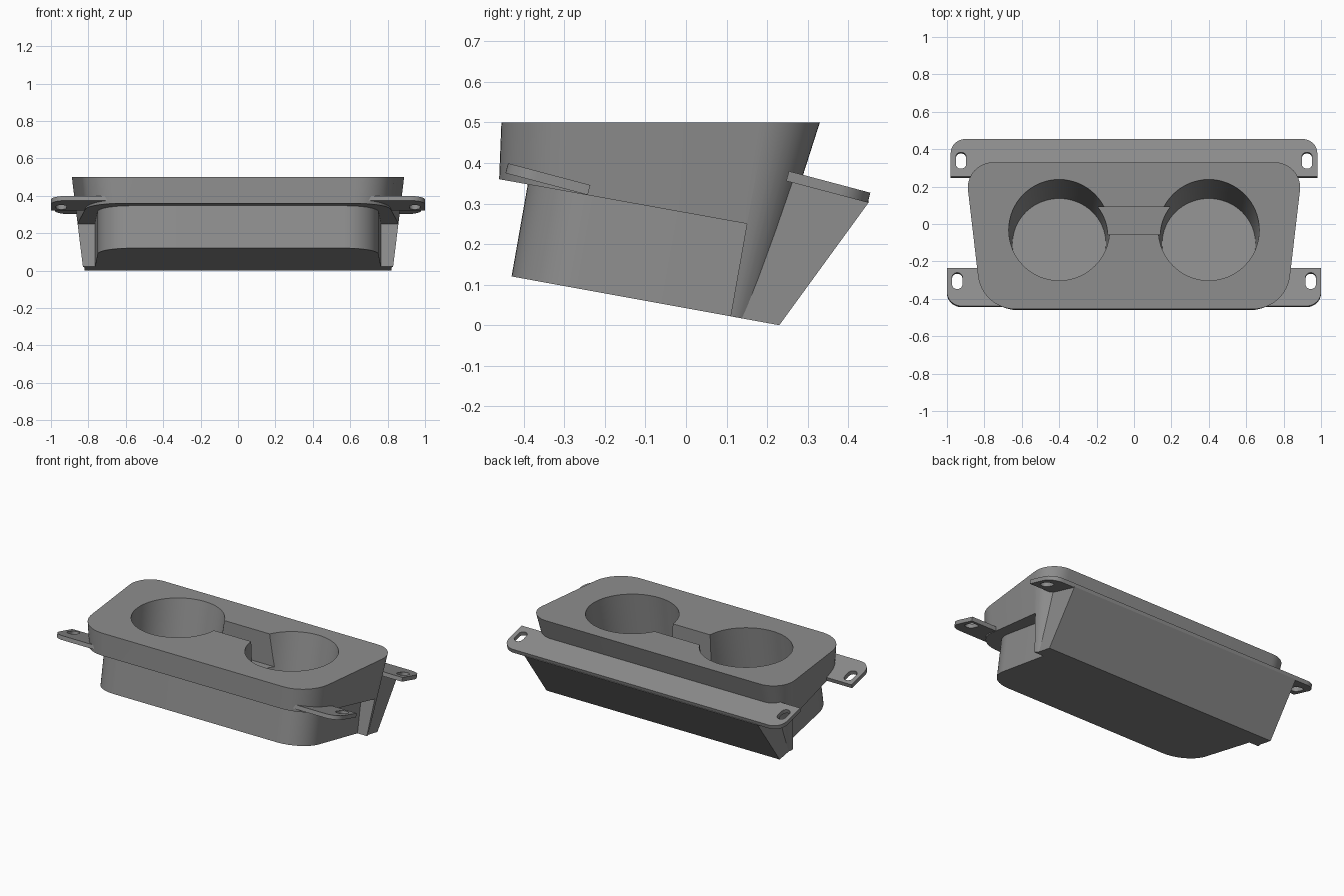
import bpy, bmesh, math
from mathutils import Vector

if "Cube" in bpy.data.objects:
    bpy.data.objects.remove(bpy.data.objects["Cube"])

grey = bpy.data.materials.new("plain_grey")
grey.diffuse_color = (0.27, 0.27, 0.27, 1)
grey.use_nodes = True
grey.node_tree.nodes["Principled BSDF"].inputs["Base Color"].default_value = grey.diffuse_color


def new_object(name, rings):
    """Closed solid from two matching rings of 3D points."""
    bm = bmesh.new()
    a, b = [[bm.verts.new(p) for p in ring] for ring in rings]
    n = len(a)
    bm.faces.new(a)
    bm.faces.new(b[::-1])
    for i in range(n):
        j = (i + 1) % n
        bm.faces.new((a[j], a[i], b[i], b[j]))
    bmesh.ops.recalc_face_normals(bm, faces=bm.faces)
    mesh = bpy.data.meshes.new(name)
    bm.to_mesh(mesh)
    bm.free()
    mesh.materials.append(grey)
    obj = bpy.data.objects.new(name, mesh)
    bpy.context.collection.objects.link(obj)
    return obj


def rounded(corners, steps=12):
    """Polygon outline from (x, y, radius) corners."""
    out = []
    n = len(corners)
    for i, (x, y, r) in enumerate(corners):
        p = Vector((x, y))
        if r == 0:
            out.append(p)
            continue
        u = (Vector(corners[i - 1][:2]) - p).normalized()
        v = (Vector(corners[(i + 1) % n][:2]) - p).normalized()
        half = u.angle(v) / 2
        c = p + (u + v).normalized() * (r / math.sin(half))
        s = p + u * (r / math.tan(half)) - c
        e = p + v * (r / math.tan(half)) - c
        a0 = math.atan2(s.y, s.x)
        d = (math.atan2(e.y, e.x) - a0 + math.pi) % (2 * math.pi) - math.pi
        out += [c + r * Vector((math.cos(a0 + d * k / steps), math.sin(a0 + d * k / steps)))
                for k in range(steps + 1)]
    return out


def loft(name, top, bottom, upper, lower):
    """Loft outlines at z=0.5 and z=0, ended by planes z = c - s*y."""
    rings = []
    for c, s in (upper, lower):
        ring = []
        for p, q in zip(top, bottom):
            d = p - q
            t = (c - s * q.y) / (0.5 + s * d.y)
            ring.append((q.x + d.x * t, q.y + d.y * t, 0.5 * t))
        rings.append(ring)
    return new_object(name, rings)


def tilted(outline, s, z0):
    """Outline given at height z0, sheared along a leaning axis."""
    return ([p + Vector((0, s * (0.5 - z0))) for p in outline],
            [p - Vector((0, s * z0)) for p in outline])


def prism(name, profile, half):
    """Side profile in (y, z) extruded along x."""
    return new_object(name, [[(x, y, z) for y, z in profile] for x in (-half, half)])


def boolean(obj, other, op):
    mod = obj.modifiers.new(op, 'BOOLEAN')
    mod.operation = op
    mod.solver = 'EXACT'
    mod.object = other
    bpy.context.view_layer.objects.active = obj
    bpy.ops.object.modifier_apply(modifier=mod.name)
    bpy.data.objects.remove(other)


def trapezoid(back_w, back_y, back_r, front_w, front_y, front_r):
    return rounded([(back_w, back_y, back_r), (-back_w, back_y, back_r),
                    (-front_w, front_y, front_r), (front_w, front_y, front_r)])


BASE = (0.042, 0.182)      # sloping underside
RIM = (0.277, 0.18)        # sloping underside of the rim

# Outer body with drafted walls
body = loft("body", trapezoid(0.905, 0.33, 0.135, 0.813, -0.455, 0.2),
            trapezoid(0.835, 0.17, 0.07, 0.765, -0.475, 0.2), (0.5, 0), BASE)

# Step below the rim
notch = prism("notch", [(-0.7, 0.277 + 0.126), (0.15, 0.25), (0.088, -0.1), (-0.7, -0.1)], 1.2)
boolean(body, notch, 'DIFFERENCE')

# Narrower lower tub
tub = trapezoid(0.765, 0.16, 0, 0.745, -0.43, 0.18)
boolean(body, loft("tub", *tilted(tub, 0.176, 0.12), (0.32, RIM[1]), BASE), 'UNION')

# Rear wedge under the flange
wedge = prism("wedge", [(0.113, 0.0214), (0.23, 0.0001), (0.452, 0.305), (0.24, 0.362),
                        (0.17, 0.362)], 0.82)
boolean(body, wedge, 'UNION')

# Leaning cup wells
for side in (-1, 1):
    circles = [[Vector((0.4 * side + r * math.cos(k * math.pi / 32),
                        y + r * math.sin(k * math.pi / 32))) for k in range(64)]
               for r, y in ((0.27, -0.032), (0.245, -0.12))]
    boolean(body, loft("cup_well", *circles, (0.53, 0), (0.075, 0.182)), 'DIFFERENCE')

# Channel joining the wells
channel = prism("channel", [(-0.055, 0.3), (0.09, 0.3), (0.09, 0.55), (-0.055, 0.55)], 0.2)
boolean(body, channel, 'DIFFERENCE')


# Tilted mounting plates with slotted holes
def plate(name, corners, z0, c, slots):
    s = 0.265
    obj = loft(name, *tilted(rounded(corners), s, z0), (c, s), (c - 0.026, s))
    for x, y in slots:
        slot = rounded([(x + 0.028, y + 0.047, 0.0275), (x - 0.028, y + 0.047, 0.0275),
                        (x - 0.028, y - 0.047, 0.0275), (x + 0.028, y - 0.047, 0.0275)], 8)
        cutter = loft("slot", *tilted(slot, s, z0), (c + 0.05, s), (c - 0.08, s))
        boolean(obj, cutter, 'DIFFERENCE')
    return obj


parts = [body]
parts.append(plate("rear_mount_flange",
                   [(0.98, 0.458, 0.08), (-0.98, 0.458, 0.08), (-0.98, 0.243, 0), (0.98, 0.243, 0)],
                   0.34, 0.447, [(-0.925, 0.335), (0.925, 0.335)]))
for side, label in ((-1, "left"), (1, "right")):
    parts.append(plate("front_mount_tab_" + label,
                       [(1.0 * side, -0.232, 0), (0.62 * side, -0.232, 0),
                        (0.62 * side, -0.449, 0), (1.0 * side, -0.449, 0.08)],
                       0.36, 0.283, [(0.945 * side, -0.305)]))

# Smooth rounded walls, keep edges sharp
bpy.ops.object.select_all(action='DESELECT')
for obj in parts:
    obj.select_set(True)
bpy.context.view_layer.objects.active = body
bpy.ops.object.shade_smooth_by_angle(angle=math.radians(30))
